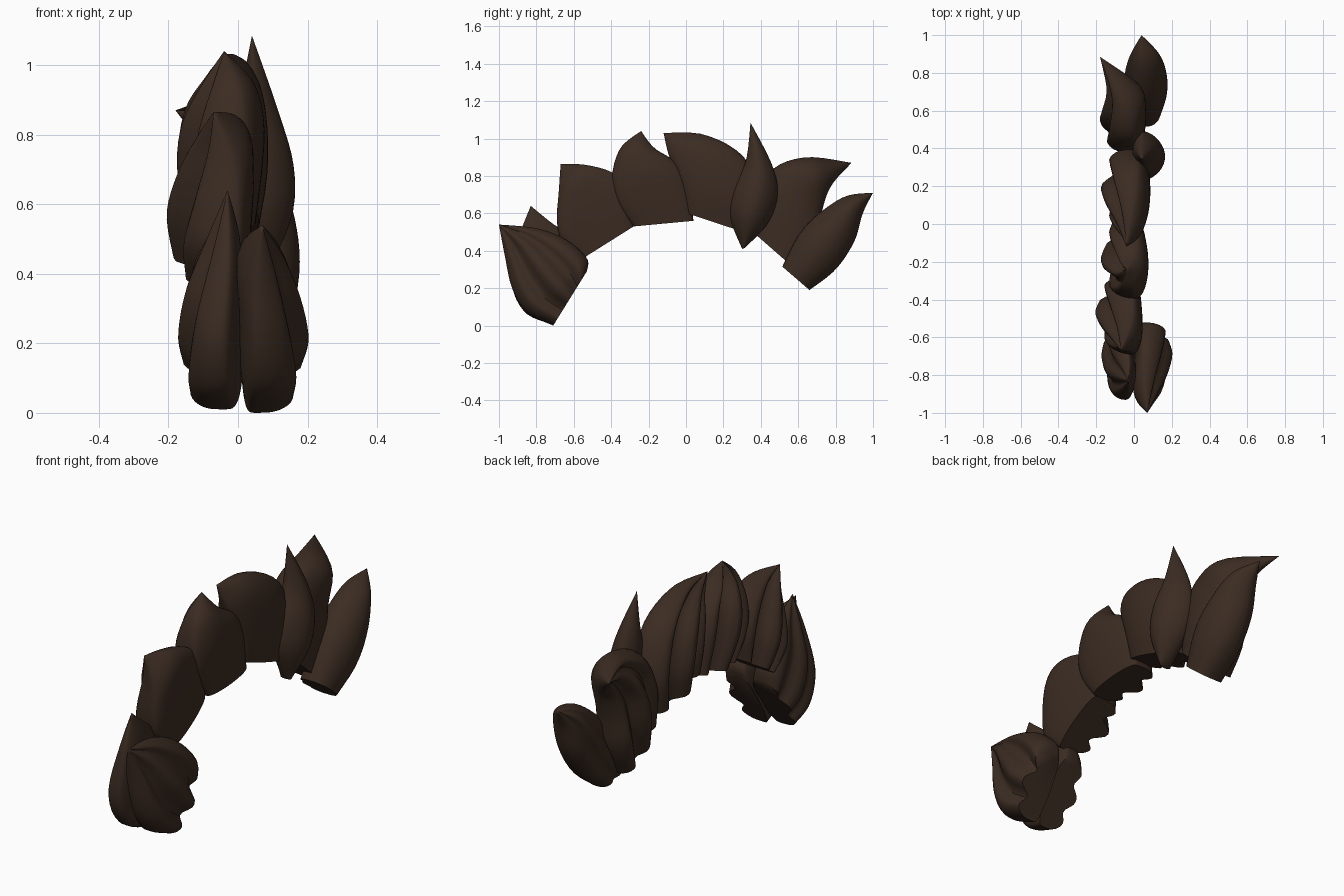
import bpy, bmesh, math

if "Cube" in bpy.data.objects:
    bpy.data.objects.remove(bpy.data.objects["Cube"])

hair = bpy.data.materials.new("dark_brown_hair")
hair.diffuse_color = (0.044, 0.025, 0.016, 1)
hair.use_nodes = True
hair.node_tree.nodes["Principled BSDF"].inputs["Base Color"].default_value = hair.diffuse_color


def spline(pts, t):
    """Catmull-Rom sample of a list of tuples, t in 0..1."""
    n = len(pts) - 1
    i = min(int(t * n), n - 1)
    f = t * n - i
    p0, p1, p2, p3 = pts[max(i - 1, 0)], pts[i], pts[i + 1], pts[min(i + 2, n)]
    return [0.5 * (2 * b + (c - a) * f + (2 * a - 5 * b + 4 * c - d) * f * f
                   + (3 * b - a - 3 * c + d) * f ** 3)
            for a, b, c, d in zip(p0, p1, p2, p3)]


def tuft(name, front, back, xs, flute_left=0.0, flute_right=0.0, box=(.25, .55), levels=18, half=28):
    """Skin between two (y, z) edges; xs holds (left, seam, right) from root to tip.
    box is the roundness of the cross-section at root and tip (small = boxy)."""
    bm = bmesh.new()
    rings = []
    for k in range(levels + 1):
        t = k / levels
        f, b = spline(front, t), spline(back, t)
        left, seam, right = spline(xs, t)
        power = box[0] + (box[1] - box[0]) * t
        ring = []
        for j in range(2 * half):
            on_right = j < half
            s = j / half if on_right else 2 - j / half
            u = 0.5 - 0.5 * math.cos(math.pi * s)
            flute = flute_right if on_right else flute_left
            swell = max(math.sin(math.pi * u), 0) ** power
            swell *= 1 - flute * (0.5 - 0.5 * math.cos(5 * math.pi * (u - 0.5))) ** 1.4
            x = seam + ((right if on_right else left) - seam) * swell
            ring.append(bm.verts.new((x, f[0] + (b[0] - f[0]) * u, f[1] + (b[1] - f[1]) * u)))
        rings.append(ring)
    n = 2 * half
    for r, s in zip(rings, rings[1:]):
        for j in range(n):
            bm.faces.new((r[j], r[(j + 1) % n], s[(j + 1) % n], s[j]))
    bm.faces.new(rings[0][::-1])
    bmesh.ops.remove_doubles(bm, verts=bm.verts, dist=0.0003)
    bmesh.ops.recalc_face_normals(bm, faces=bm.faces)
    me = bpy.data.meshes.new(name)
    bm.to_mesh(me)
    bm.free()
    me.materials.append(hair)
    ob = bpy.data.objects.new(name, me)
    bpy.context.collection.objects.link(ob)
    bpy.ops.object.select_all(action='DESELECT')
    ob.select_set(True)
    bpy.context.view_layer.objects.active = ob
    bpy.ops.object.shade_smooth_by_angle(angle=math.radians(45))


# Forelock pair at the front end
tuft("forelock_right",
     [(-.71, .0), (-.85, .07), (-.93, .2), (-.97, .38), (-1, .54)],
     [(-.53, .29), (-.53, .36), (-.64, .46), (-.8, .52), (-1, .54)],
     [(.01, .05, .185), (0, .06, .203), (.0, .06, .18), (.0, .06, .13), (.07, .07, .07)],
     flute_right=.4)
tuft("forelock_left",
     [(-.73, .01), (-.86, .07), (-.93, .22), (-.9, .45), (-.83, .64)],
     [(-.53, .3), (-.54, .38), (-.62, .48), (-.72, .55), (-.83, .64)],
     [(-.16, -.04, .015), (-.172, -.05, .015), (-.15, -.05, .01), (-.09, -.03, .005), (-.03, -.03, -.03)],
     flute_left=.35)

# Crest running over the top
tuft("crest_front",
     [(-.55, .36), (-.66, .45), (-.69, .56), (-.68, .72), (-.67, .865)],
     [(-.28, .53), (-.28, .69), (-.38, .81), (-.53, .858), (-.67, .865)],
     [(-.185, -.01, .03), (-.205, -.01, .04), (-.175, -.01, .045), (-.12, -.02, .03), (-.07, -.07, -.07)],
     flute_left=.4)
tuft("crest_middle",
     [(-.28, .53), (-.37, .66), (-.395, .8), (-.35, .95), (-.24, 1.04)],
     [(.04, .56), (.01, .75), (-.05, .87), (-.17, .95), (-.24, 1.04)],
     [(-.15, 0, .05), (-.175, 0, .07), (-.16, 0, .075), (-.1, -.01, .045), (-.04, -.04, -.04)],
     flute_left=.4)
tuft("crest_back",
     [(.005, .6), (-.02, .72), (-.06, .83), (-.095, .92), (-.12, 1.03)],
     [(.37, .48), (.4, .67), (.31, .9), (.1, 1.02), (-.12, 1.03)],
     [(-.15, 0, .06), (-.175, 0, .085), (-.155, 0, .08), (-.09, -.01, .045), (-.04, -.04, -.04)],
     flute_left=.4)

# Slim leaf-shaped lock on the right side
tuft("side_lock",
     [(.3, .41), (.235, .58), (.25, .72), (.32, .88), (.345, 1.085)],
     [(.315, .415), (.44, .55), (.49, .7), (.46, .86), (.345, 1.085)],
     [(.03, .06, .09), (-.01, .05, .155), (-.01, .05, .16), (0, .05, .115), (.04, .04, .04)],
     box=(.5, .65))

# Pair of locks at the rear end
tuft("rear_lock_left",
     [(.38, .48), (.39, .68), (.47, .84), (.65, .9), (.885, .87)],
     [(.62, .27), (.7, .43), (.725, .6), (.775, .745), (.885, .87)],
     [(-.14, -.03, .05), (-.18, -.03, .062), (-.17, -.03, .062), (-.145, -.06, .035), (-.18, -.18, -.18)],
     flute_left=.4)
tuft("rear_lock_right",
     [(.515, .315), (.6, .48), (.7, .59), (.85, .69), (1, .71)],
     [(.66, .19), (.8, .3), (.9, .45), (.945, .6), (1, .71)],
     [(-.04, .05, .14), (-.05, .05, .175), (-.048, .05, .17), (-.018, .05, .13), (.04, .04, .04)],
     flute_left=.2, box=(.35, .6))
